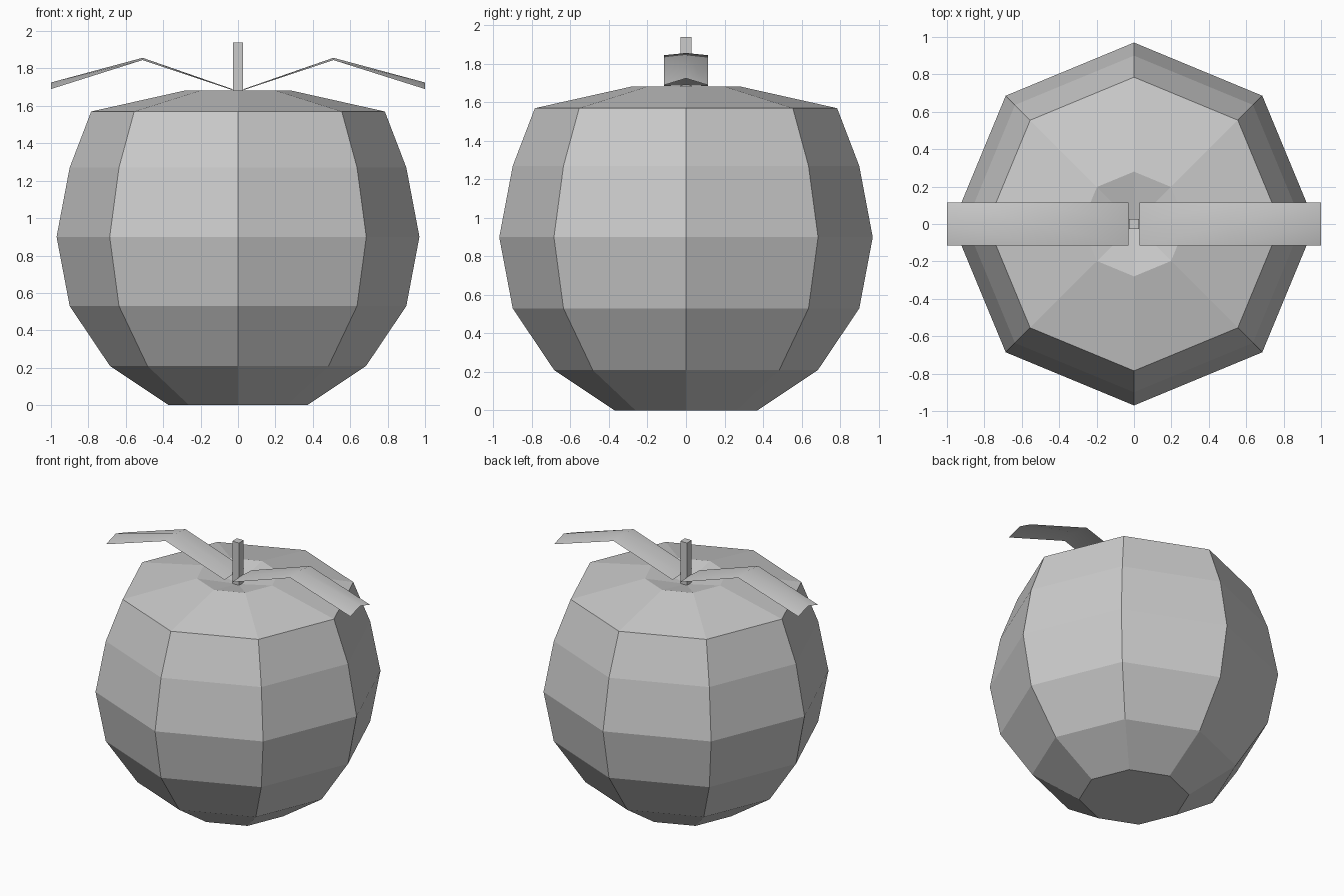
import bpy, bmesh
from math import cos, sin, pi

if "Cube" in bpy.data.objects:
    bpy.data.objects.remove(bpy.data.objects["Cube"])


def make_object(name, bm):
    mesh = bpy.data.meshes.new(name)
    bm.to_mesh(mesh)
    bm.free()
    obj = bpy.data.objects.new(name, mesh)
    bpy.context.collection.objects.link(obj)
    return obj


# Fruit body: eight-sided lathe (radius, height), with a shallow dimple on top
SIDES = 8
PROFILE = [(0.37, 0.0), (0.685, 0.21), (0.90, 0.53), (0.97, 0.90),
           (0.90, 1.27), (0.785, 1.57), (0.28, 1.683)]
DIMPLE_Z = 1.62

bm = bmesh.new()
rings = [[bm.verts.new((r * cos(2 * pi * i / SIDES), r * sin(2 * pi * i / SIDES), z))
          for i in range(SIDES)] for r, z in PROFILE]
for low, high in zip(rings, rings[1:]):
    for i in range(SIDES):
        j = (i + 1) % SIDES
        bm.faces.new((low[i], low[j], high[j], high[i]))
bm.faces.new(rings[0][::-1])
centre = bm.verts.new((0, 0, DIMPLE_Z))
for i in range(SIDES):
    bm.faces.new((rings[-1][i], rings[-1][(i + 1) % SIDES], centre))
make_object("fruit_body", bm)

# Square stem rising out of the dimple
bm = bmesh.new()
bmesh.ops.create_cube(bm, size=1)
bmesh.ops.scale(bm, vec=(0.055, 0.055, 0.32), verts=bm.verts)
bmesh.ops.translate(bm, vec=(0, 0, 1.78), verts=bm.verts)
make_object("stem", bm)

# Bent leaf with a central ridge: (x, ridge height, edge height), mirrored across
LEAF = [(0.03, 1.69, 1.685), (0.51, 1.857, 1.845), (1.0, 1.725, 1.69)]
HALF_WIDTH = 0.115
bm = bmesh.new()
rows = [[bm.verts.new((x, -HALF_WIDTH, edge)), bm.verts.new((x, 0, ridge)),
         bm.verts.new((x, HALF_WIDTH, edge))] for x, ridge, edge in LEAF]
for a, b in zip(rows, rows[1:]):
    for k in range(2):
        face = bm.faces.new((a[k], b[k], b[k + 1], a[k + 1]))
        face.smooth = True
leaf = make_object("leaves", bm)
leaf.modifiers.new("mirror", 'MIRROR').use_axis = (True, False, False)
